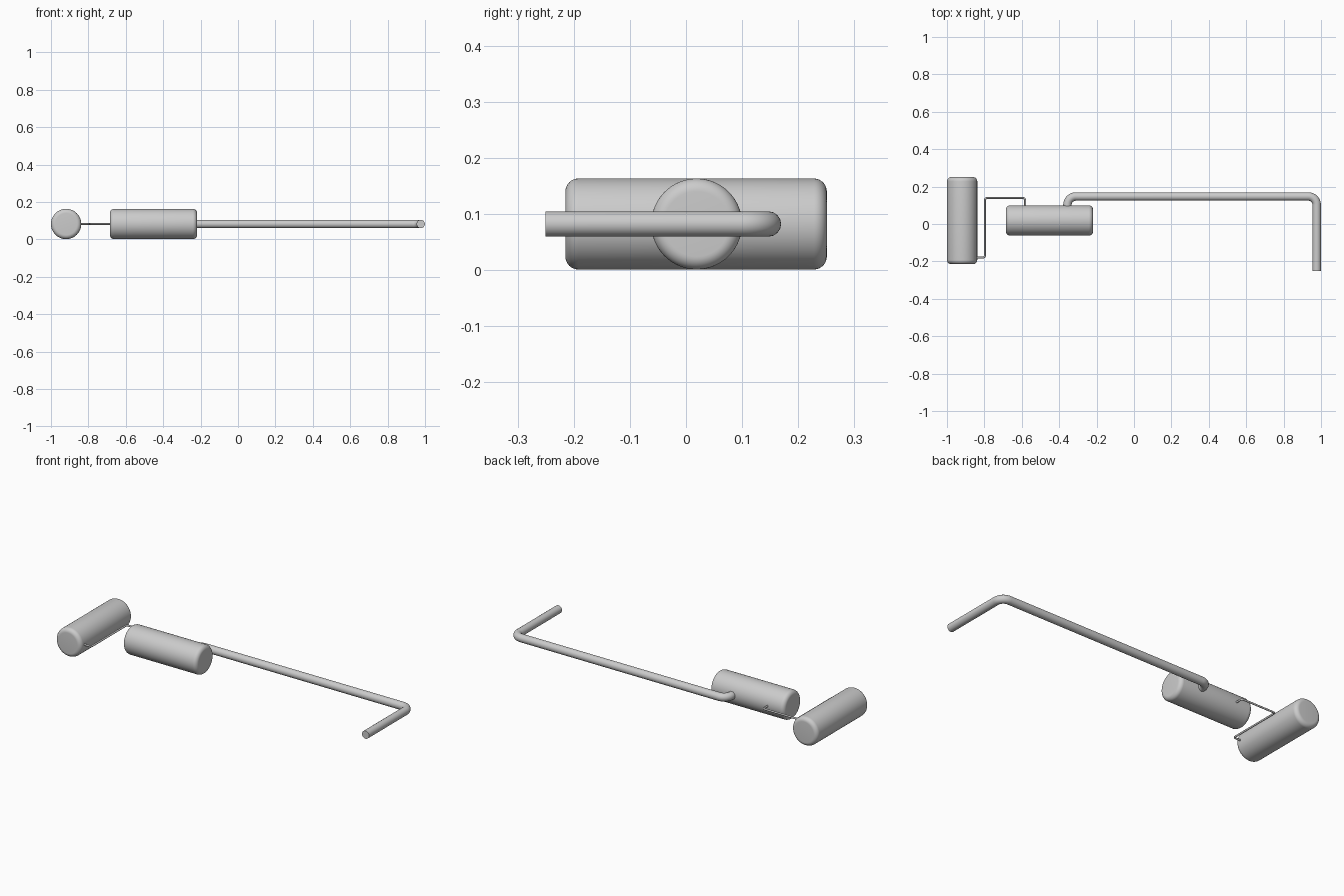
import bpy, bmesh, math
from mathutils import Vector, Matrix

if "Cube" in bpy.data.objects:
    bpy.data.objects.remove(bpy.data.objects["Cube"])

Z = 0.082  # shared centre height


def finish(obj):
    bpy.ops.object.select_all(action='DESELECT')
    obj.select_set(True)
    bpy.context.view_layer.objects.active = obj
    bpy.ops.object.shade_smooth_by_angle(angle=math.radians(35))


def canister(name, center, radius, length, axis, fillet=0.023, sides=64, steps=8):
    """Cylinder with rounded rims, lathed from a half profile."""
    prof = [(0, -length / 2)]
    for sgn in (-1, 1):
        for i in range(steps + 1):
            t = i / steps * math.pi / 2
            a = t if sgn < 0 else math.pi / 2 - t
            prof.append((radius - fillet + fillet * math.sin(a),
                         sgn * (length / 2 - fillet + fillet * math.cos(a))))
    prof.append((0, length / 2))
    bm = bmesh.new()
    vs = [bm.verts.new((r, 0, h)) for r, h in prof]
    es = [bm.edges.new(p) for p in zip(vs, vs[1:])]
    bmesh.ops.spin(bm, geom=vs + es, cent=(0, 0, 0), axis=(0, 0, 1),
                   angle=2 * math.pi, steps=sides, use_duplicate=False)
    bmesh.ops.remove_doubles(bm, verts=bm.verts, dist=1e-5)
    bmesh.ops.recalc_face_normals(bm, faces=bm.faces)
    rot = Vector((0, 0, 1)).rotation_difference(Vector(axis)).to_matrix().to_4x4()
    bm.transform(Matrix.Translation(center) @ rot)
    mesh = bpy.data.meshes.new(name)
    bm.to_mesh(mesh)
    bm.free()
    obj = bpy.data.objects.new(name, mesh)
    bpy.context.collection.objects.link(obj)
    finish(obj)


def pipe(name, corners, radius, bend, steps=12):
    """Round tube along a flat path with right-angle rounded bends."""
    pts = [Vector((x, y, Z)) for x, y in corners]
    path = [pts[0]]
    for a, b, c in zip(pts, pts[1:], pts[2:]):
        u, v = (a - b).normalized(), (c - b).normalized()
        mid = b + (u + v) * bend
        for i in range(steps + 1):
            t = i / steps * math.pi / 2
            path.append(mid - v * bend * math.cos(t) - u * bend * math.sin(t))
    path.append(pts[-1])
    cu = bpy.data.curves.new(name, 'CURVE')
    cu.dimensions = '3D'
    cu.bevel_depth = radius
    cu.bevel_resolution = 6
    cu.use_fill_caps = True
    sp = cu.splines.new('POLY')
    sp.points.add(len(path) - 1)
    for p, co in zip(sp.points, path):
        p.co = (*co, 1)
    obj = bpy.data.objects.new(name, cu)
    bpy.context.collection.objects.link(obj)
    bpy.ops.object.select_all(action='DESELECT')
    obj.select_set(True)
    bpy.context.view_layer.objects.active = obj
    bpy.ops.object.convert(target='MESH')
    finish(bpy.context.view_layer.objects.active)


# Two canisters
canister("end_canister", (-0.919, 0.018, Z), 0.081, 0.466, (0, 1, 0))
canister("middle_canister", (-0.452, 0.019, Z), 0.081, 0.466, (1, 0, 0))

# Thin connecting line between them
pipe("thin_line", [(-0.85, -0.18), (-0.797, -0.18), (-0.797, 0.139),
                   (-0.582, 0.139), (-0.582, 0.09)], 0.005, 0.012)

# Long outlet pipe
pipe("outlet_pipe", [(-0.356, 0.08), (-0.356, 0.147), (0.977, 0.147),
                     (0.977, -0.25)], 0.0225, 0.045)
